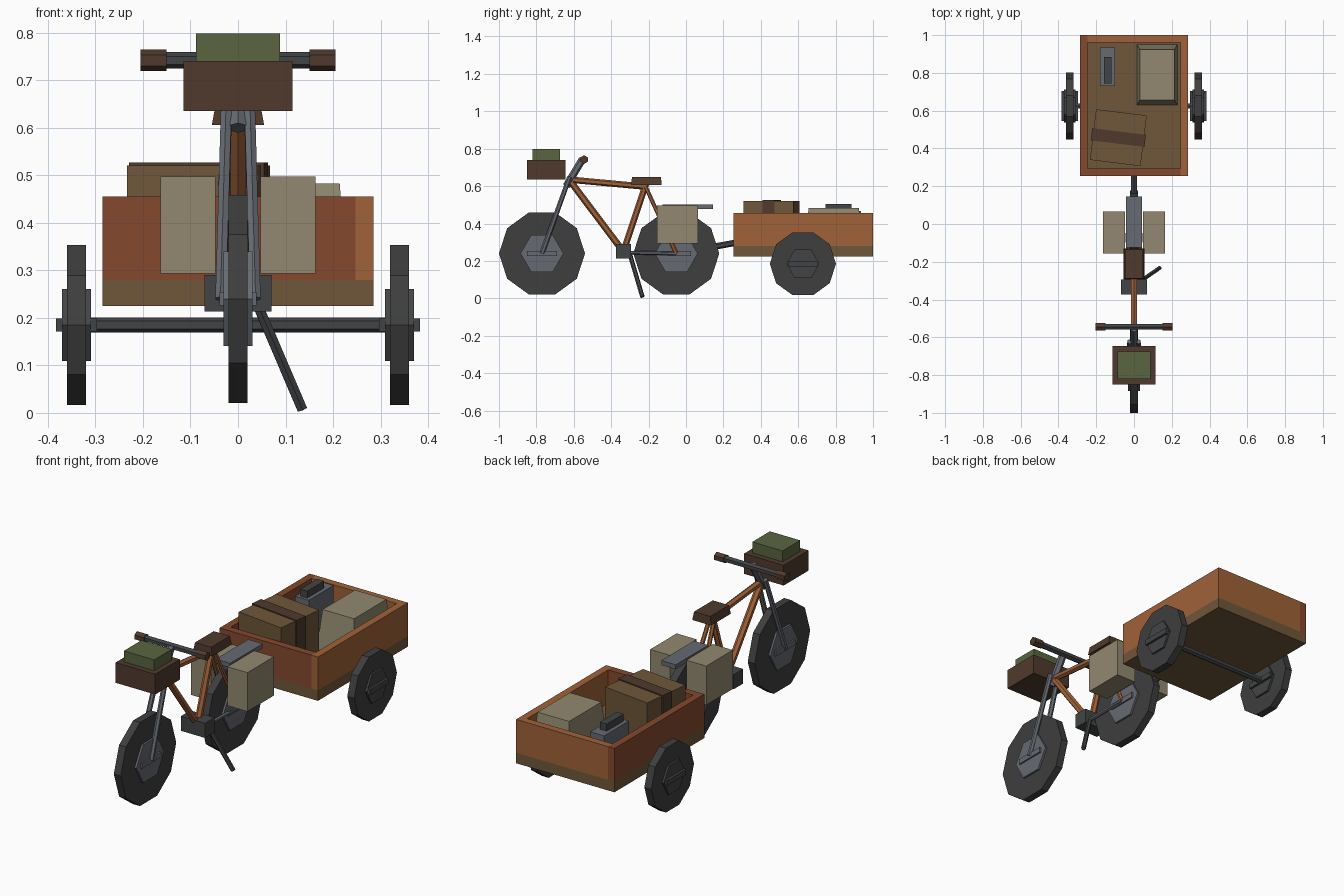
import bpy, bmesh, math
from mathutils import Vector, Matrix

if "Cube" in bpy.data.objects:
    bpy.data.objects.remove(bpy.data.objects["Cube"])


def srgb(r, g, b):
    f = lambda c: ((c / 255 + 0.055) / 1.055) ** 2.4 if c > 10 else c / 3294
    return (f(r), f(g), f(b), 1)


def make_mat(name, *rgb):
    m = bpy.data.materials.new(name)
    m.diffuse_color = srgb(*rgb)
    m.use_nodes = True
    m.node_tree.nodes["Principled BSDF"].inputs["Base Color"].default_value = m.diffuse_color
    return m


TYRE = make_mat("tyre_black", 62, 62, 62)
IRON = make_mat("dark_iron", 66, 68, 70)
STEEL = make_mat("steel_grey", 102, 106, 114)
ORANGE = make_mat("orange_brown", 160, 98, 56)
RUST = make_mat("rust_brown", 133, 73, 46)
WOOD = make_mat("wood_brown", 112, 87, 58)
LEATHER = make_mat("dark_leather", 80, 58, 45)
CANVAS = make_mat("khaki_canvas", 146, 137, 112)
GREEN = make_mat("olive_green", 90, 101, 64)


def finish(bm, name, mat):
    bmesh.ops.recalc_face_normals(bm, faces=bm.faces)
    me = bpy.data.meshes.new(name)
    bm.to_mesh(me)
    bm.free()
    me.materials.append(mat)
    ob = bpy.data.objects.new(name, me)
    bpy.context.collection.objects.link(ob)
    return ob


def box(name, mat, x, y, z, rot=0, taper=(0, 0)):
    """Box from (min, max) ranges, turned about z, top shrunk by taper."""
    bm = bmesh.new()
    bmesh.ops.create_cube(bm, size=1)
    c = Vector((sum(x) / 2, sum(y) / 2, sum(z) / 2))
    for v in bm.verts:
        top = v.co.z > 0
        sx = x[1] - x[0] - (2 * taper[0] if top else 0)
        sy = y[1] - y[0] - (2 * taper[1] if top else 0)
        v.co = Vector((v.co.x * sx, v.co.y * sy, v.co.z * (z[1] - z[0])))
    bm.transform(Matrix.Translation(c) @ Matrix.Rotation(math.radians(rot), 4, 'Z'))
    return finish(bm, name, mat)


def tube(name, mat, a, b, r, r2=None, sides=6):
    """Straight tube between two points."""
    a, b = Vector(a), Vector(b)
    d = b - a
    bm = bmesh.new()
    bmesh.ops.create_cone(bm, cap_ends=True, segments=sides, radius1=r,
                          radius2=r2 or r, depth=d.length)
    bm.transform(Matrix.Translation((a + b) / 2) @ d.to_track_quat('Z', 'Y').to_matrix().to_4x4())
    return finish(bm, name, mat)


def disc(name, mat, c, r, width, sides):
    """Wheel-like prism along x, with corners pointing to front and back."""
    bm = bmesh.new()
    rings = []
    for sx in (-0.5, 0.5):
        rings.append([bm.verts.new((c[0] + sx * width,
                                    c[1] + r * math.cos(math.tau * i / sides),
                                    c[2] + r * math.sin(math.tau * i / sides)))
                      for i in range(sides)])
    for ring in rings:
        bm.faces.new(ring)
    for i in range(sides):
        j = (i + 1) % sides
        bm.faces.new((rings[0][i], rings[0][j], rings[1][j], rings[1][i]))
    return finish(bm, name, mat)


def wheel(name, c, r, hub_mat, hub_r, bar):
    disc(name + "_tyre", TYRE, c, r, 0.04, 10)
    disc(name + "_hub", hub_mat, c, hub_r, 0.061, 6)
    box(name + "_hub_bar", hub_mat, (c[0] - bar, c[0] + bar),
        (c[1] - 0.08, c[1] + 0.08), (c[2] - 0.014, c[2] + 0.014))


# Wheels
wheel("front_wheel", (0, -0.77, 0.24), 0.23, STEEL, 0.115, 0.039)
wheel("rear_wheel", (0, -0.052, 0.24), 0.23, STEEL, 0.115, 0.039)
for s, side in ((-1, "left"), (1, "right")):
    wheel("trailer_wheel_" + side, (s * 0.34, 0.625, 0.185), 0.177, IRON, 0.088, 0.043)
tube("trailer_axle", IRON, (-0.34, 0.625, 0.185), (0.34, 0.625, 0.185), 0.016)

# Bicycle frame
head, seat_top = (0, -0.625, 0.635), (0, -0.215, 0.61)
tube("top_tube", ORANGE, head, (0, -0.215, 0.597), 0.017)
tube("down_tube", ORANGE, head, (0, -0.335, 0.25), 0.018)
tube("seat_tube", ORANGE, (0, -0.335, 0.25), seat_top, 0.017)
for s, side in ((-1, "left"), (1, "right")):
    tube("seat_stay_" + side, ORANGE, (s * 0.012, -0.215, 0.595), (s * 0.036, -0.052, 0.24), 0.011)
    tube("chain_stay_" + side, STEEL, (s * 0.03, -0.335, 0.245), (s * 0.036, -0.052, 0.24), 0.01)
    tube("fork_leg_" + side, STEEL, (s * 0.036, -0.77, 0.24), (s * 0.024, -0.622, 0.65), 0.013)
    # Handlebar grips
    tube("grip_" + side, LEATHER, (s * 0.15, -0.545, 0.742), (s * 0.205, -0.545, 0.742), 0.023)
tube("stem", STEEL, (0, -0.64, 0.6), (0, -0.553, 0.745), 0.02)
tube("handlebar", IRON, (-0.16, -0.545, 0.742), (0.16, -0.545, 0.742), 0.017)
box("saddle", LEATHER, (-0.055, 0.055), (-0.293, -0.13), (0.606, 0.65), taper=(0.008, 0.004))
box("crank_case", IRON, (-0.07, 0.07), (-0.373, -0.295), (0.213, 0.29))
tube("kickstand", IRON, (0.038, -0.3, 0.235), (0.135, -0.233, 0.008), 0.012)

# Bicycle luggage
box("front_crate", LEATHER, (-0.115, 0.115), (-0.85, -0.645), (0.635, 0.741))
box("green_bundle", GREEN, (-0.088, 0.088), (-0.82, -0.675), (0.73, 0.798))
box("rear_rack", STEEL, (-0.042, 0.042), (-0.125, 0.145), (0.478, 0.502))
for s, side in ((-1, "left"), (1, "right")):
    box("pannier_" + side, CANVAS, sorted((s * 0.047, s * 0.163)), (-0.155, 0.065), (0.293, 0.497))

# Trailer
tube("hitch_bar", IRON, (0, -0.055, 0.24), (0, 0.265, 0.297), 0.017)
box("trailer_floor", WOOD, (-0.285, 0.285), (0.255, 1.0), (0.225, 0.28))
box("trailer_wall_left", RUST, (-0.285, -0.247), (0.255, 1.0), (0.28, 0.455))
box("trailer_wall_right", ORANGE, (0.247, 0.285), (0.255, 1.0), (0.28, 0.455))
box("trailer_wall_front", RUST, (-0.247, 0.247), (0.255, 0.293), (0.28, 0.455))
box("trailer_wall_back", ORANGE, (-0.247, 0.247), (0.962, 1.0), (0.28, 0.455))

# Trailer cargo
box("brown_chest", WOOD, (-0.218, 0.052), (0.322, 0.592), (0.28, 0.521), rot=-7)
box("chest_strap", LEATHER, (-0.226, 0.06), (0.425, 0.49), (0.28, 0.527), rot=-7)
box("canvas_sack", CANVAS, (0.015, 0.23), (0.63, 0.95), (0.28, 0.483), taper=(0.016, 0.026))
box("tool_box", STEEL, (-0.18, -0.1), (0.73, 0.935), (0.28, 0.468))
box("tool_box_handle", IRON, (-0.16, -0.12), (0.745, 0.885), (0.46, 0.505))
